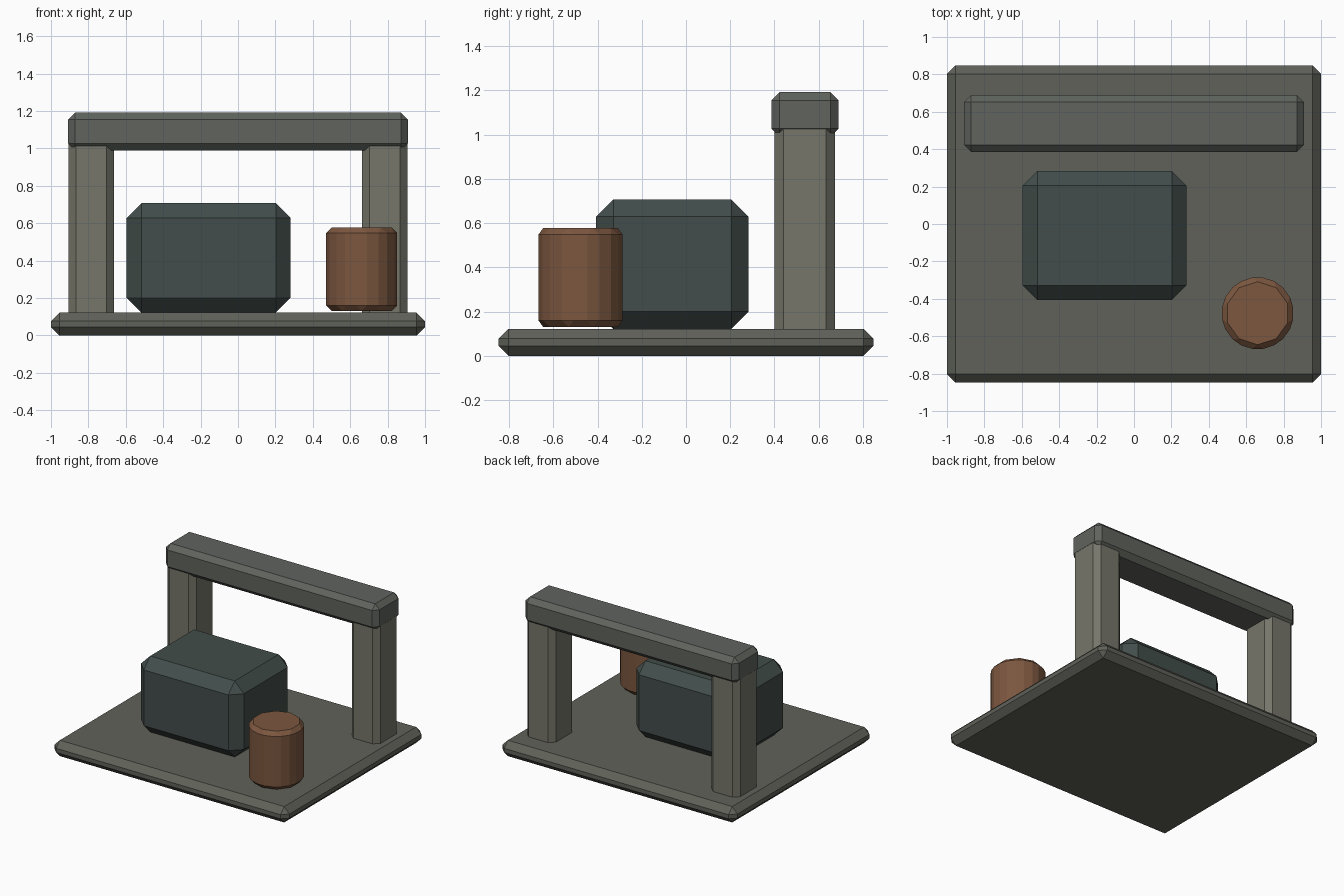
import bpy

if "Cube" in bpy.data.objects:
    bpy.data.objects.remove(bpy.data.objects["Cube"])


def material(name, rgb):
    mat = bpy.data.materials.new(name)
    mat.diffuse_color = (*rgb, 1)
    mat.use_nodes = True
    mat.node_tree.nodes["Principled BSDF"].inputs["Base Color"].default_value = mat.diffuse_color
    return mat


def finish(obj, name, mat, bevel):
    """Name the part, colour it and chamfer every edge."""
    obj.name = name
    obj.data.materials.append(mat)
    mod = obj.modifiers.new("chamfer", 'BEVEL')
    mod.width = bevel
    mod.segments = 1
    mod.limit_method = 'ANGLE'
    return obj


def block(name, x, y, z, mat, bevel):
    """Chamfered box from (min, max) ranges."""
    ranges = (x, y, z)
    bpy.ops.mesh.primitive_cube_add(size=1, location=[(a + b) / 2 for a, b in ranges])
    obj = bpy.context.object
    obj.scale = [b - a for a, b in ranges]
    bpy.ops.object.transform_apply(location=False, rotation=False, scale=True)
    return finish(obj, name, mat, bevel)


slab_grey = material("slab_grey", (0.115, 0.12, 0.10))
post_grey = material("post_grey", (0.18, 0.18, 0.145))
beam_grey = material("beam_grey", (0.115, 0.125, 0.11))
dark_teal = material("dark_teal", (0.055, 0.075, 0.07))
rust = material("rust", (0.20, 0.095, 0.05))

# Ground slab
block("base_slab", (-1, 1), (-0.847, 0.847), (0, 0.122), slab_grey, 0.045)

# Rear frame: two posts, sunk into the slab, carrying a beam
for side, x in (("left", (-0.907, -0.662)), ("right", (0.662, 0.907))):
    block(side + "_post", x, (0.4, 0.674), (0.06, 1.07), post_grey, 0.04)
block("top_beam", (-0.908, 0.908), (0.386, 0.69), (0.99, 1.192), beam_grey, 0.037)

# Large machine block
block("machine_block", (-0.595, 0.28), (-0.407, 0.283), (0.122, 0.707), dark_teal, 0.078)

# Ten-sided drum
bpy.ops.mesh.primitive_cylinder_add(vertices=10, radius=0.2, depth=0.448,
                                    location=(0.661, -0.477, 0.354))
finish(bpy.context.object, "drum", rust, 0.03)
